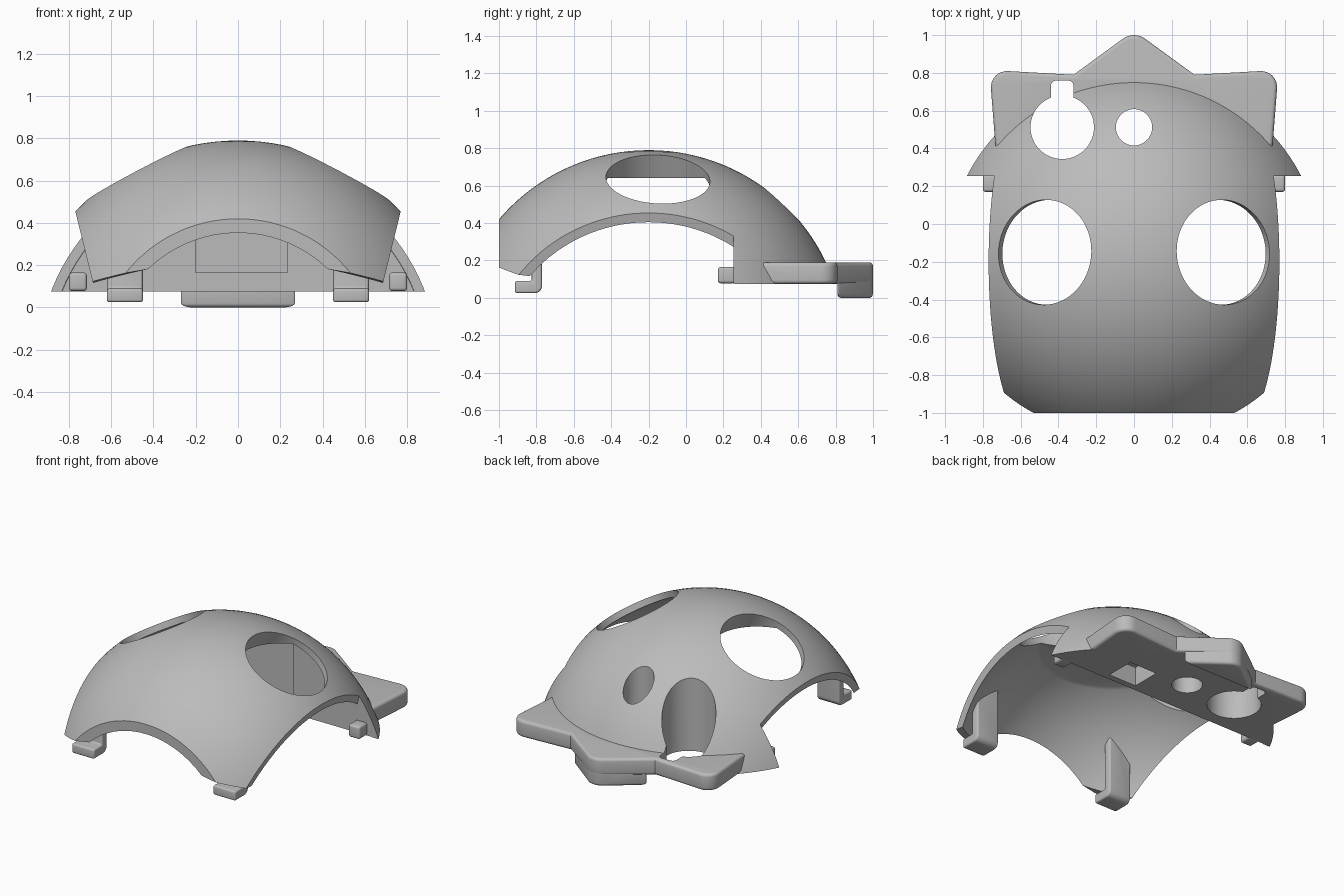
import bpy, bmesh, math
from mathutils import Matrix, Vector

if "Cube" in bpy.data.objects:
    bpy.data.objects.remove(bpy.data.objects["Cube"])

grey = bpy.data.materials.new("plain grey")
grey.use_nodes = True
COLOUR = (0.5, 0.5, 0.5, 1)
grey.diffuse_color = COLOUR
grey.node_tree.nodes["Principled BSDF"].inputs["Base Color"].default_value = COLOUR

CENTRE = Vector((0, -0.2, -0.26))


def add(name, bm):
    bmesh.ops.recalc_face_normals(bm, faces=bm.faces)
    mesh = bpy.data.meshes.new(name)
    bm.to_mesh(mesh)
    bm.free()
    mesh.materials.append(grey)
    ob = bpy.data.objects.new(name, mesh)
    bpy.context.collection.objects.link(ob)
    return ob


def activate(ob):
    bpy.ops.object.select_all(action='DESELECT')
    ob.select_set(True)
    bpy.context.view_layer.objects.active = ob


def prism(name, points, low, high, axis='z', rounding=None):
    """Extrude an outline; rounding maps a corner index to a radius."""
    place = {'z': lambda a, b, c: (a, b, c),
             'y': lambda a, b, c: (a, c, b),
             'x': lambda a, b, c: (c, a, b)}[axis]
    bm = bmesh.new()
    bottom = [bm.verts.new(place(a, b, low)) for a, b in points]
    top = [bm.verts.new(place(a, b, high)) for a, b in points]
    bm.faces.new(bottom)
    bm.faces.new(top)
    n = len(points)
    for i in range(n):
        j = (i + 1) % n
        bm.faces.new((bottom[i], bottom[j], top[j], top[i]))
    bmesh.ops.recalc_face_normals(bm, faces=bm.faces)
    corners = [(bm.edges.get((bottom[i], top[i])), r) for i, r in (rounding or {}).items()]
    for edge, radius in corners:
        bmesh.ops.bevel(bm, geom=[edge], offset=radius, segments=8,
                        affect='EDGES', profile=0.5)
    return add(name, bm)


def box(name, x0, x1, y0, y1, z0, z1):
    return prism(name, [(x0, y0), (x1, y0), (x1, y1), (x0, y1)], z0, z1)


def cylinder(name, centre, axis, radius, depth):
    bm = bmesh.new()
    turn = Vector((0, 0, 1)).rotation_difference(Vector(axis)).to_matrix().to_4x4()
    bmesh.ops.create_cone(bm, cap_ends=True, segments=64, radius1=radius, radius2=radius,
                          depth=depth, matrix=Matrix.Translation(centre) @ turn)
    return add(name, bm)


def slab(name, point, normal, size):
    """Cube with one face through the point, lying on the side of the normal."""
    bm = bmesh.new()
    n = Vector(normal).normalized()
    turn = n.to_track_quat('Z', 'Y').to_matrix().to_4x4()
    bmesh.ops.create_cube(bm, size=size,
                          matrix=Matrix.Translation(Vector(point) + n * size / 2) @ turn)
    return add(name, bm)


def boolean(ob, cutter, operation='DIFFERENCE'):
    mod = ob.modifiers.new("cut", 'BOOLEAN')
    mod.operation, mod.solver, mod.object = operation, 'EXACT', cutter
    activate(ob)
    bpy.ops.object.modifier_apply(modifier=mod.name)
    bpy.data.objects.remove(cutter)


def soften(ob, width):
    mod = ob.modifiers.new("soft edges", 'BEVEL')
    mod.width, mod.segments, mod.limit_method = width, 4, 'ANGLE'
    mod.angle_limit = math.radians(40)
    activate(ob)
    bpy.ops.object.modifier_apply(modifier=mod.name)


def ball(name, radius):
    bm = bmesh.new()
    bmesh.ops.create_uvsphere(bm, u_segments=128, v_segments=64, radius=radius,
                              matrix=Matrix.Translation(CENTRE))
    return add(name, bm)


# Hollow under the dome, with a flat ceiling and a solid mass left behind it
hollow = ball("cutter", 1.008)
boolean(hollow, box("cutter", -2, 2, -2, 2, 0.64, 2))
boolean(hollow, box("cutter", -2, 2, 0.258, 2, -2, 2))

# Domed shell, trimmed to its base, front and sides
shell = ball("domed_shell", 1.05)
boolean(shell, hollow)
boolean(shell, box("cutter", -2, 2, -2, 2, -2, 0.075))
boolean(shell, box("cutter", -2, 2, -2, -1, -1, 2))
for s in (-1, 1):
    # Leaning side arch
    boolean(shell, prism("cutter", [(s * 0.633, -0.1), (s * 0.855, 0.8), (s * 1.3, 0.8),
                                    (s * 1.3, -0.1)], -1.3, 0.255, 'y'))
    # Trimmed front corner
    boolean(shell, slab("cutter", (s * 0.61, -0.945, 0.143), (-s * 0.17, -0.12, -0.98), 0.8))
    # Eye opening
    boolean(shell, cylinder("cutter", (s * 0.475, -0.15, 0.64), (s * 0.47, 0, 0.88), 0.278, 0.8))

# Back plate with two ears and a central peak
half = [(0.32, 0.79), (0.765, 0.815), (0.735, 0.43), (0.72, 0.32)]
outline = [(0, 1.024)] + half + [(-x, y) for x, y in reversed(half)]
plate = prism("back_plate", outline, 0.075, 0.19, rounding={0: 0.07, 2: 0.1, 7: 0.1})
soften(plate, 0.02)
boolean(shell, plate, 'UNION')

# Shallow recess in the front of the rear mass, and a pocket open underneath
boolean(shell, box("cutter", -0.2, 0.235, 0.1, 0.33, 0.165, 0.6))
boolean(shell, box("cutter", 0.24, 0.45, 0.3, 0.5, 0, 0.205))

# Round hole, keyhole and its slot pass straight down through everything
boolean(shell, cylinder("cutter", (0, 0.512, 0.3), (0, 0, 1), 0.096, 2))
boolean(shell, cylinder("cutter", (-0.38, 0.512, 0.3), (0, 0, 1), 0.168, 2))
boolean(shell, prism("cutter", [(-0.44, 0.55), (-0.32, 0.55), (-0.32, 0.76), (-0.44, 0.76)],
                     -0.5, 1, rounding={2: 0.03, 3: 0.03}))

# Lower block hanging under the peak
peak = prism("peak_block", [(-0.28, 0.81), (0.28, 0.81), (0, 1.024)], 0, 0.17,
             rounding={2: 0.07})
soften(peak, 0.02)

parts = [shell, peak]
for s, side in ((1, "left"), (-1, "right")):
    # Small clip in front of each wing
    clip = box(side + "_wing_clip", s * 0.715, s * 0.8, 0.17, 0.262, 0.078, 0.165)
    soften(clip, 0.015)
    # L-shaped hook hanging from each front corner
    hook = prism(side + "_front_hook",
                 [(-0.915, 0.025), (-0.77, 0.025), (-0.77, 0.5), (-0.825, 0.5),
                  (-0.825, 0.09), (-0.915, 0.09)], s * 0.45, s * 0.62, 'x',
                 rounding={1: 0.04})
    soften(hook, 0.012)
    boolean(hook, ball("cutter", 1.03), 'INTERSECT')
    parts += [clip, hook]

for ob in parts:
    activate(ob)
    bpy.ops.object.shade_smooth_by_angle(angle=math.radians(30))
